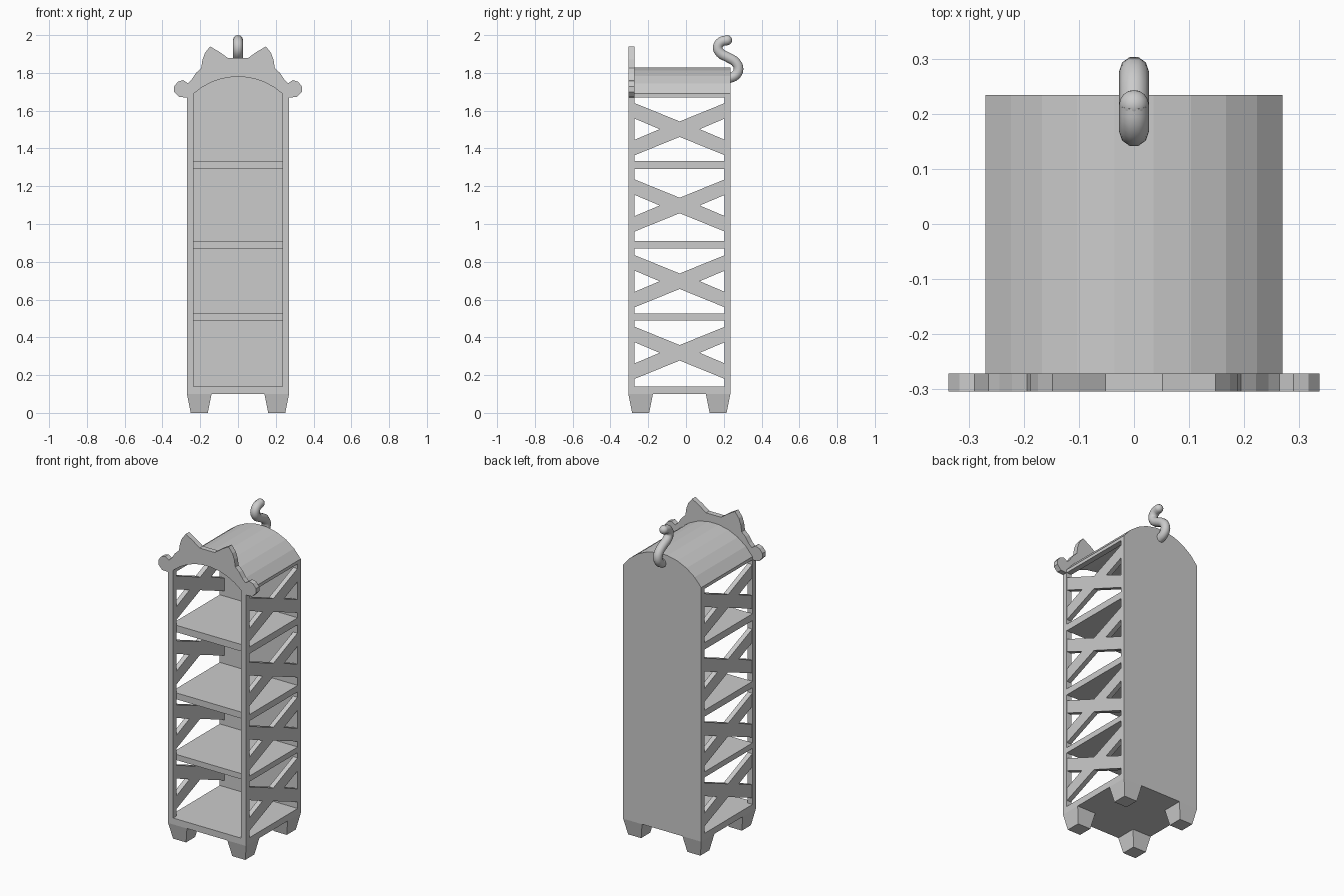
import bpy, bmesh
from math import radians, sin, cos, asin
from mathutils import Vector

if "Cube" in bpy.data.objects:
    bpy.data.objects.remove(bpy.data.objects["Cube"])


def prism(name, loops, lo, hi, axis='Y'):
    """Extrude closed 2D outlines (later ones are holes) from lo to hi along Y or X."""
    cu = bpy.data.curves.new(name + "_outline", 'CURVE')
    cu.dimensions = '2D'
    cu.fill_mode = 'BOTH'
    cu.extrude = (hi - lo) / 2
    for pts in loops:
        sp = cu.splines.new('POLY')
        sp.points.add(len(pts) - 1)
        for p, (a, b) in zip(sp.points, pts):
            p.co = (a, b, 0, 1)
        sp.use_cyclic_u = True
    tmp = bpy.data.objects.new(name + "_tmp", cu)
    bpy.context.collection.objects.link(tmp)
    deps = bpy.context.evaluated_depsgraph_get()
    me = bpy.data.meshes.new_from_object(tmp.evaluated_get(deps))
    bpy.data.objects.remove(tmp)
    mid = (lo + hi) / 2
    for v in me.vertices:
        a, b, c = v.co
        v.co = (a, mid - c, b) if axis == 'Y' else (mid + c, a, b)
    bm = bmesh.new()
    bm.from_mesh(me)
    bmesh.ops.remove_doubles(bm, verts=bm.verts, dist=1e-5)
    bmesh.ops.recalc_face_normals(bm, faces=bm.faces)
    bm.to_mesh(me)
    bm.free()
    me.polygons.foreach_set("use_smooth", [False] * len(me.polygons))
    ob = bpy.data.objects.new(name, me)
    bpy.context.collection.objects.link(ob)
    return ob


def box(name, x0, x1, y0, y1, z0, z1, taper=0.0):
    """Box whose bottom face can be drawn in by taper."""
    bm = bmesh.new()
    bmesh.ops.create_cube(bm, size=1)
    for v in bm.verts:
        t = taper if v.co.z < 0 else 0
        v.co = (x0 + t if v.co.x < 0 else x1 - t,
                y0 + t if v.co.y < 0 else y1 - t,
                z0 if v.co.z < 0 else z1)
    me = bpy.data.meshes.new(name)
    bm.to_mesh(me)
    bm.free()
    ob = bpy.data.objects.new(name, me)
    bpy.context.collection.objects.link(ob)


def arc(half, z_base, z_top, n=9):
    """Shallow arch from +half to -half."""
    rise = z_top - z_base
    r = (half ** 2 + rise ** 2) / (2 * rise)
    a = asin(half / r)
    return [(r * sin(a - 2 * a * i / n), z_top - r + r * cos(a - 2 * a * i / n))
            for i in range(n + 1)]


YF, YI, YB0, YB = -0.305, -0.272, 0.205, 0.235
W, WI = 0.27, 0.235
outer = arc(W, 1.69, 1.83)
inner = arc(WI, 1.69, 1.78)

# front frame with ears and side curls
half = [(W, 0.10), (W, 1.67), (0.312, 1.672), (0.338, 1.70), (0.338, 1.728),
        (0.318, 1.753), (0.29, 1.762), (0.265, 1.745), (0.245, 1.765),
        (0.222, 1.80), (0.195, 1.825), (0.188, 1.87), (0.175, 1.905),
        (0.148, 1.94), (0.10, 1.912), (0.052, 1.878)]
outline = half + [(-x, z) for x, z in reversed(half)]
opening = [(WI, 0.14)] + inner + [(-WI, 0.14)]
prism("front_frame", [outline, opening], YF, YI)

# back panel and arched roof
prism("back_panel", [[(W, 0.10)] + outer + [(-W, 0.10)]], YB0, YB)
roof = [(W, 1.67)] + outer + [(-W, 1.67), (-WI, 1.67)] + inner[::-1] + [(WI, 1.67)]
prism("roof", [roof], YI, YB0)

# floor and shelves
for name, z0, z1 in (("floor", 0.10, 0.14), ("lower_shelf", 0.49, 0.525),
                     ("middle_shelf", 0.87, 0.91), ("upper_shelf", 1.29, 1.333)):
    box(name, -W, W, YI, YB0, z0, z1)

# crossed side braces
ym, hl = (YI + YB0) / 2, (YB0 - YI) / 2
quarter = [(hl, 0.055), (hl, 0.138)]
for zc in (0.318, 0.697, 1.098, 1.502):
    cross = [(0, 0.041), (hl, 0.138), (hl, 0.056), (0.106, 0), (hl, -0.056), (hl, -0.138),
             (0, -0.041), (-hl, -0.138), (-hl, -0.056), (-0.106, 0), (-hl, 0.056), (-hl, 0.138)]
    pts = [(ym + y, zc + z) for y, z in cross]
    prism("right_brace", [pts], 0.238, 0.268, 'X')
    prism("left_brace", [pts], -0.268, -0.238, 'X')

# tapered feet
for x0 in (-W, W - 0.13):
    for y0 in (YF, YB - 0.13):
        box("foot", x0, x0 + 0.13, y0, y0 + 0.13, 0, 0.10, 0.02)

# curled tail with rounded tip
R = 0.027
path = [(0.225, 1.77), (0.262, 1.787), (0.278, 1.82), (0.262, 1.857), (0.222, 1.882),
        (0.182, 1.905), (0.168, 1.935), (0.184, 1.963), (0.217, 1.973)]
cu = bpy.data.curves.new("tail", 'CURVE')
cu.dimensions = '3D'
cu.bevel_depth = R
cu.bevel_resolution = 3
cu.resolution_u = 4
cu.use_fill_caps = True
sp = cu.splines.new('BEZIER')
sp.bezier_points.add(len(path) - 1)
for p, (y, z) in zip(sp.bezier_points, path):
    p.co = (0, y, z)
    p.handle_left_type = p.handle_right_type = 'AUTO'
bpy.context.collection.objects.link(bpy.data.objects.new("tail", cu))
bpy.ops.mesh.primitive_uv_sphere_add(segments=12, ring_count=8, radius=R,
                                     location=(0, *path[-1]), rotation=(radians(90), 0, 0))
bpy.context.object.name = "tail_tip"
bpy.ops.object.shade_smooth()
